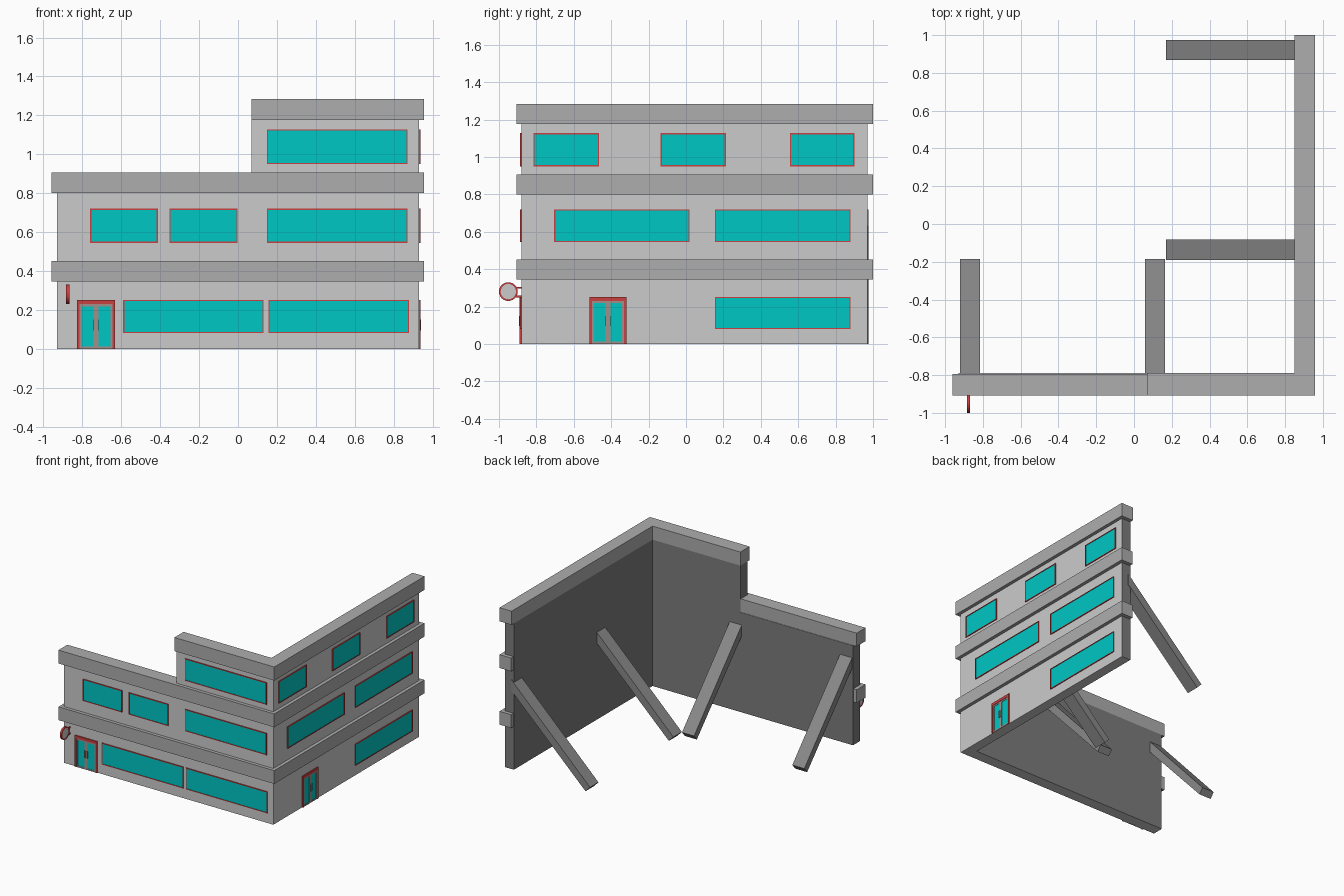
import bpy, bmesh, math
from mathutils import Matrix, Vector

if "Cube" in bpy.data.objects:
    bpy.data.objects.remove(bpy.data.objects["Cube"])


def material(name, rgb):
    m = bpy.data.materials.new(name)
    m.diffuse_color = (*rgb, 1)
    m.use_nodes = True
    m.node_tree.nodes["Principled BSDF"].inputs["Base Color"].default_value = m.diffuse_color
    return m


WALL = material("light_plaster", (0.68, 0.68, 0.68))
BACK = material("dark_backing", (0.2, 0.2, 0.2))
BAND = material("ledge_grey", (0.42, 0.42, 0.42))
STRUT = material("strut_grey", (0.25, 0.25, 0.25))
RED = material("red_trim", (0.6, 0.05, 0.05))
GLASS = material("teal_glass", (0.0, 0.57, 0.56))
DOOR = material("door_brown", (0.36, 0.28, 0.26))

FRONT_Y, RIGHT_X = -0.88, 0.93          # outer wall planes
INNER_Y, INNER_X = -0.79, 0.85          # inner wall planes


def finish(name, bm, *mats):
    bmesh.ops.recalc_face_normals(bm, faces=bm.faces)
    mesh = bpy.data.meshes.new(name)
    bm.to_mesh(mesh)
    bm.free()
    for m in mats:
        mesh.materials.append(m)
    obj = bpy.data.objects.new(name, mesh)
    bpy.context.collection.objects.link(obj)
    return obj


def prism(bm, points, offset):
    """Extrude a closed polygon by an offset vector."""
    face = bm.faces.new([bm.verts.new(p) for p in points])
    new = bmesh.ops.extrude_face_region(bm, geom=[face])["geom"]
    bmesh.ops.translate(bm, vec=Vector(offset),
                        verts=[v for v in new if isinstance(v, bmesh.types.BMVert)])


def l_shape(name, x0, x1, y0, y1, z0, z1, inset, *mats):
    """L-shaped plan: front wing from x0, corner at (x1, y0), right wing to y1."""
    ix, iy = INNER_X + inset, INNER_Y - inset
    bm = bmesh.new()
    prism(bm, [(x0, y0, z0), (x1, y0, z0), (x1, y1, z0),
               (ix, y1, z0), (ix, iy, z0), (x0, iy, z0)], (0, 0, z1 - z0))
    bm.normal_update()
    obj = finish(name, bm, *mats)
    if len(mats) > 1:                   # dark inner and end faces
        for p in obj.data.polygons:
            n = p.normal
            p.material_index = int(n.x < -0.5 or n.y > 0.5)
    return obj


def on_facade(side, u, z, d):
    """Facade coordinates: u along the wall, d outwards."""
    return (u, FRONT_Y - d, z) if side == "front" else (RIGHT_X + d, u, z)


def boxes(name, side, rects, d, mat, back=-0.01):
    bm = bmesh.new()
    off = Vector(on_facade(side, 0, 0, d)) - Vector(on_facade(side, 0, 0, back))
    for u0, u1, z0, z1 in rects:
        prism(bm, [on_facade(side, u, z, back) for u, z in
                   ((u0, z0), (u1, z0), (u1, z1), (u0, z1))], off)
    return finish(name, bm, mat)


def border(u0, u1, z0, z1, w):
    return [(u0, u1, z0, z0 + w), (u0, u1, z1 - w, z1),
            (u0, u0 + w, z0 + w, z1 - w), (u1 - w, u1, z0 + w, z1 - w)]


# Walls
l_shape("lower_wall", -0.93, RIGHT_X, FRONT_Y, 0.97, 0, 0.80, 0, WALL, BACK)
l_shape("upper_wall", 0.07, RIGHT_X, FRONT_Y, 0.97, 0.80, 1.175, 0, WALL, BACK)

# Projecting ledges
for name, x0, z0, z1, inset in (("first_floor_ledge", -0.96, 0.345, 0.452, 0.004),
                                ("second_floor_ledge", -0.96, 0.80, 0.907, 0.004),
                                ("roof_ledge", 0.07, 1.175, 1.284, 0)):
    l_shape(name, x0, 0.957, -0.907, 1.0, z0, z1, inset, BAND)

# Windows: (z range, u ranges) per floor
windows = {
    "front": [(0.08, 0.252, [(-0.59, 0.132), (0.157, 0.88)]),
              (0.545, 0.72, [(-0.76, -0.412), (-0.352, -0.002), (0.148, 0.872)]),
              (0.95, 1.127, [(0.148, 0.872)])],
    "right": [(0.08, 0.252, [(0.155, 0.88)]),
              (0.545, 0.72, [(-0.705, 0.02), (0.155, 0.88)]),
              (0.95, 1.127, [(-0.815, -0.465), (-0.135, 0.213), (0.555, 0.9)])],
}
for side, floors in windows.items():
    for z0, z1, spans in floors:
        for u0, u1 in spans:
            boxes(side + "_window_frame", side, border(u0, u1, z0, z1, 0.006), 0.007, RED)
            boxes(side + "_window_glass", side,
                  [(u0 + 0.005, u1 - 0.005, z0 + 0.005, z1 - 0.005)], 0.004, GLASS)

# Double doors
for side, c in (("front", -0.73), ("right", -0.417)):
    h = 0.098
    boxes(side + "_door_frame", side, [(c - h, c - h + 0.012, 0, 0.23),
                                       (c + h - 0.012, c + h, 0, 0.23),
                                       (c - h, c + h, 0.23, 0.252)], 0.009, RED)
    for s in (-1, 1):
        u0, u1 = sorted((c + s * 0.001, c + s * (h - 0.012)))
        boxes(side + "_door_leaf", side, border(u0, u1, 0, 0.23, 0.012), 0.006, DOOR)
        boxes(side + "_door_glass", side, [(u0 + 0.01, u1 - 0.01, 0.01, 0.22)], 0.003, GLASS)
    boxes(side + "_door_handles", side, [(c - 0.014, c - 0.003, 0.095, 0.15),
                                         (c + 0.003, c + 0.014, 0.095, 0.15)], 0.012, DOOR)

# Diagonal rear struts: profile of (distance from wall, height)
profile = [(-0.02, 0.72), (-0.02, 0.632), (0.64, 0.0), (0.68, 0.042)]
for x in (-0.922, 0.058):
    bm = bmesh.new()
    prism(bm, [(x, INNER_Y + d * 0.89, z) for d, z in profile], (0.107, 0, 0))
    finish("front_wall_strut", bm, STRUT)
for y in (-0.19, 0.868):
    bm = bmesh.new()
    prism(bm, [(INNER_X - d, y, z) for d, z in profile], (0, 0.107, 0))
    finish("right_wall_strut", bm, STRUT)

# Round hanging sign
centre = Vector((-0.875, -0.95, 0.28))
turn = Matrix.Translation(centre) @ Matrix.Rotation(math.pi / 2, 4, 'Y')
N = 24
bm = bmesh.new()
rings = [[bm.verts.new(turn @ Vector((r * math.cos(a), r * math.sin(a), h)))
          for a in (2 * math.pi * i / N for i in range(N))]
         for r, h in ((0.05, -0.008), (0.05, 0.008), (0.041, 0.008), (0.041, -0.008))]
for k in range(4):
    a, b = rings[k], rings[(k + 1) % 4]
    for i in range(N):
        j = (i + 1) % N
        bm.faces.new((a[i], a[j], b[j], b[i]))
finish("sign_rim", bm, RED)
bm = bmesh.new()
bmesh.ops.create_cone(bm, cap_ends=True, segments=N, radius1=0.043, radius2=0.043,
                      depth=0.011, matrix=turn)
finish("sign_disc", bm, WALL)
boxes("sign_brackets", "front", [(-0.88, -0.87, z, z + 0.01) for z in (0.248, 0.296)],
      0.03, RED)
